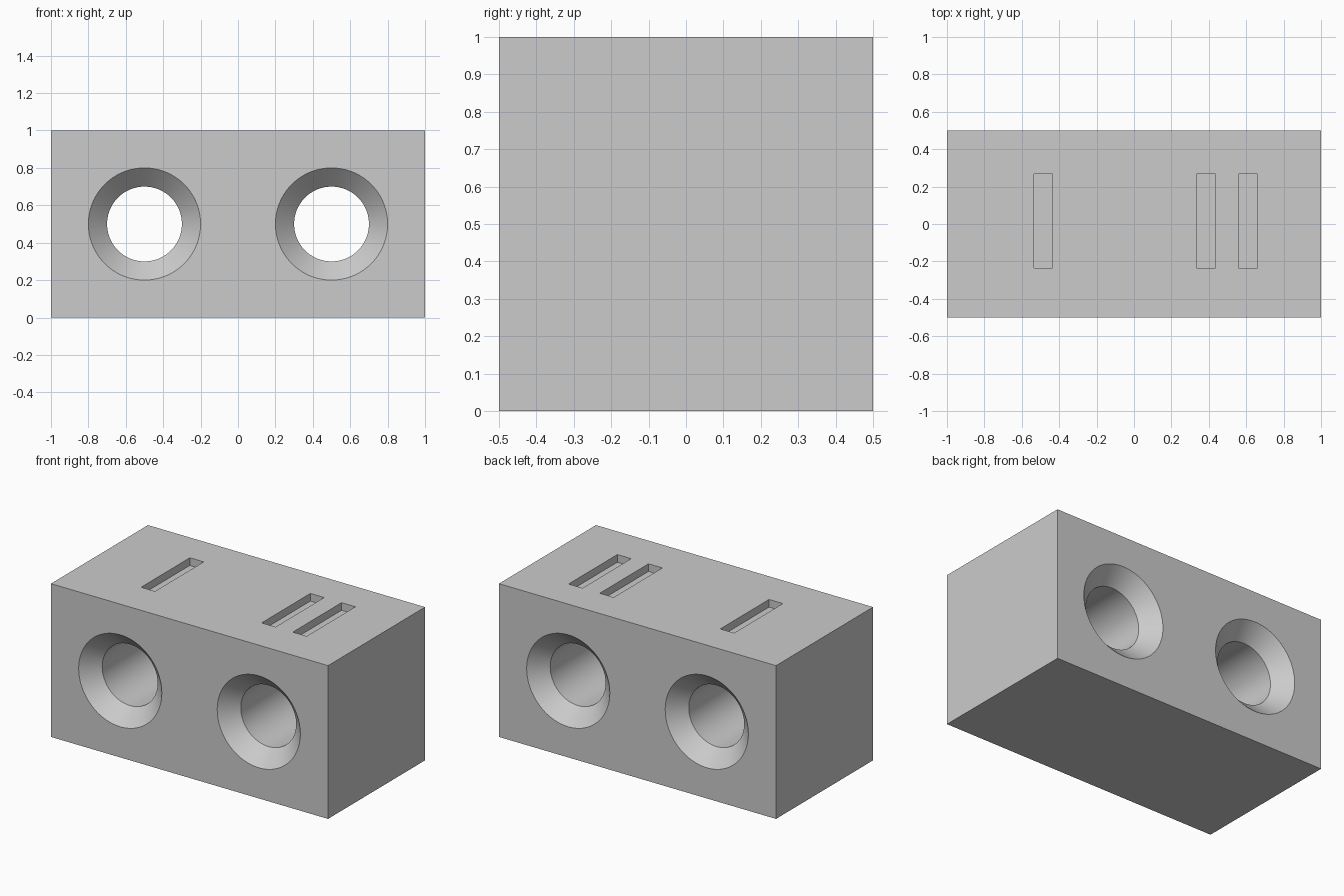
import bpy, bmesh, math
from mathutils import Matrix

if "Cube" in bpy.data.objects:
    bpy.data.objects.remove(bpy.data.objects["Cube"])

SEGMENTS = 96
SLOT_DEPTH = 0.05

grey = bpy.data.materials.new("light_grey")
grey.diffuse_color = (0.6, 0.6, 0.6, 1)
grey.use_nodes = True
grey.node_tree.nodes["Principled BSDF"].inputs["Base Color"].default_value = grey.diffuse_color


def make_object(name, bm):
    bmesh.ops.recalc_face_normals(bm, faces=bm.faces)
    mesh = bpy.data.meshes.new(name)
    bm.to_mesh(mesh)
    bm.free()
    mesh.materials.append(grey)
    obj = bpy.data.objects.new(name, mesh)
    bpy.context.collection.objects.link(obj)
    return obj


def box(name, x0, x1, y0, y1, z0, z1):
    bm = bmesh.new()
    place = Matrix.Translation(((x0 + x1) / 2, (y0 + y1) / 2, (z0 + z1) / 2))
    size = Matrix.Diagonal((x1 - x0, y1 - y0, z1 - z0, 1))
    bmesh.ops.create_cube(bm, size=1, matrix=place @ size)
    return make_object(name, bm)


def turned(name, x, z, profile):
    """Solid turned around a line along y, from (y, radius) pairs."""
    bm = bmesh.new()
    rings = []
    for y, r in profile:
        angles = [2 * math.pi * i / SEGMENTS for i in range(SEGMENTS)]
        rings.append([bm.verts.new((x + r * math.cos(a), y, z + r * math.sin(a)))
                      for a in angles])
    for a, b in zip(rings, rings[1:]):
        for i in range(SEGMENTS):
            j = (i + 1) % SEGMENTS
            bm.faces.new((a[i], a[j], b[j], b[i]))
    bm.faces.new(rings[0])
    bm.faces.new(rings[-1])
    return make_object(name, bm)


# Main block
block = box("block", -1, 1, -0.5, 0.5, 0, 1)

# Through holes, countersunk at both ends
hole_profile = [(-0.55, 0.35), (-0.4, 0.2), (0.4, 0.2), (0.55, 0.35)]
cutters = [turned("hole_cutter", x, 0.5, hole_profile) for x in (-0.5, 0.5)]

# Shallow slots in the top: one on the left, a pair on the right
for x in (-0.485, 0.385, 0.61):
    cutters.append(box("slot_cutter", x - 0.05, x + 0.05, -0.235, 0.268,
                       1 - SLOT_DEPTH, 1.1))

# Cut everything out of the block
bpy.context.view_layer.objects.active = block
for cutter in cutters:
    cutter.hide_render = True
    cut = block.modifiers.new("cut", 'BOOLEAN')
    cut.operation = 'DIFFERENCE'
    cut.solver = 'EXACT'
    cut.object = cutter
    bpy.ops.object.modifier_apply(modifier=cut.name)
for cutter in cutters:
    bpy.data.objects.remove(cutter)

# Smooth hole walls, crisp edges
bpy.ops.object.select_all(action='DESELECT')
block.select_set(True)
bpy.ops.object.shade_smooth_by_angle(angle=math.radians(30))
